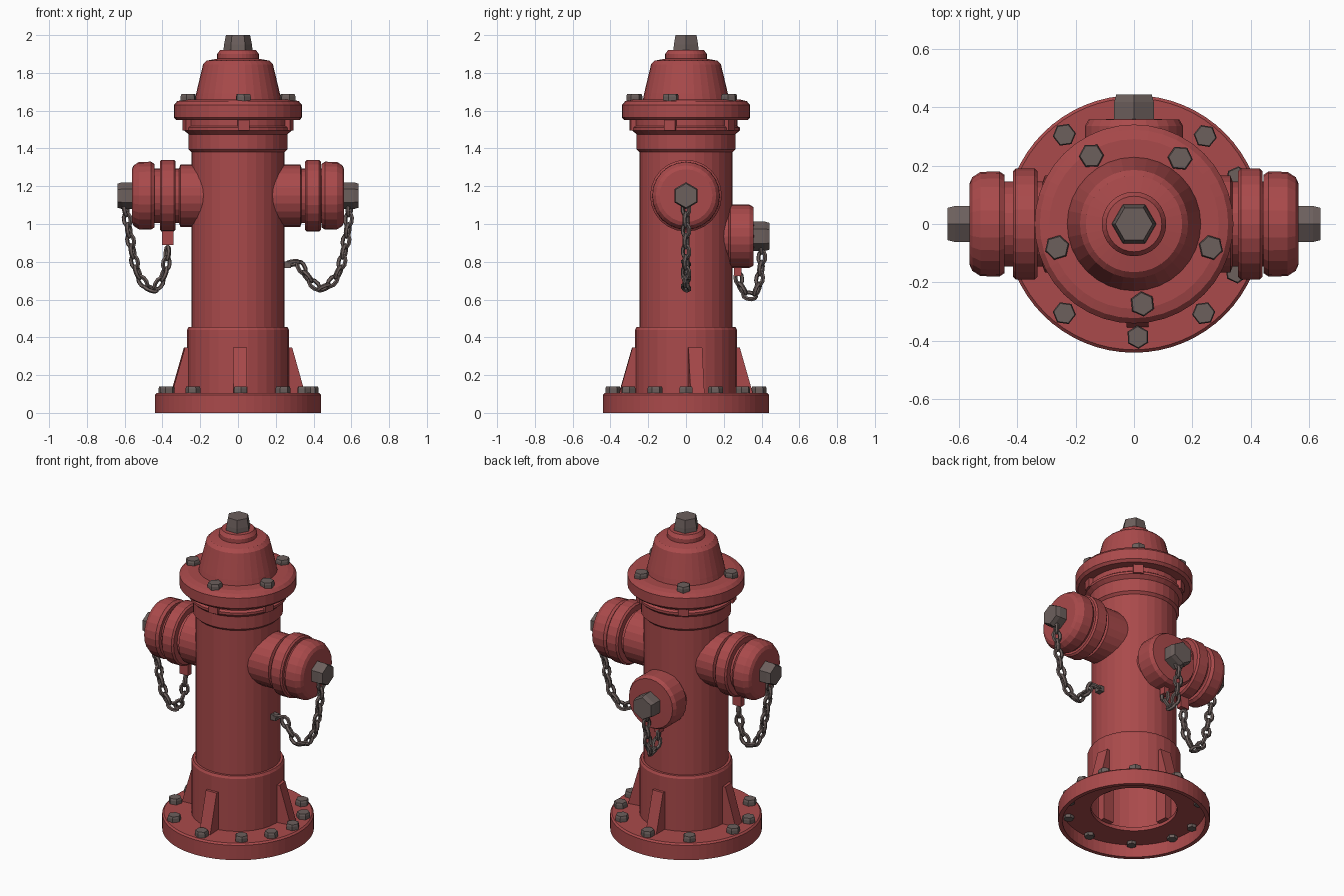
import bpy, bmesh
from math import radians, cos, sin, pi
from mathutils import Matrix, Vector

if "Cube" in bpy.data.objects:
    bpy.data.objects.remove(bpy.data.objects["Cube"])


def material(name, colour):
    m = bpy.data.materials.new(name)
    m.use_nodes = True
    m.diffuse_color = colour
    m.node_tree.nodes["Principled BSDF"].inputs["Base Color"].default_value = colour
    return m


RED = material("red paint", (0.40, 0.068, 0.070, 1))
STEEL = material("dull steel", (0.15, 0.115, 0.108, 1))


def finish(bm, name, mat):
    bmesh.ops.recalc_face_normals(bm, faces=bm.faces)
    mesh = bpy.data.meshes.new(name)
    bm.to_mesh(mesh)
    bm.free()
    mesh.materials.append(mat)
    obj = bpy.data.objects.new(name, mesh)
    bpy.context.collection.objects.link(obj)
    return obj


def lathe(name, profile, mat, sides=32, place=Matrix()):
    """Turn (radius, height) points around z, then place the part."""
    bm = bmesh.new()
    verts = [bm.verts.new((r, 0, h)) for r, h in profile]
    edges = [bm.edges.new(pair) for pair in zip(verts, verts[1:])]
    bmesh.ops.spin(bm, geom=verts + edges, axis=(0, 0, 1), cent=(0, 0, 0),
                   angle=2 * pi, steps=sides)
    bmesh.ops.remove_doubles(bm, verts=bm.verts, dist=0.0005)
    bm.transform(place)
    return finish(bm, name, mat)


def block(name, size, place, mat):
    bm = bmesh.new()
    bmesh.ops.create_cube(bm, size=1)
    bm.transform(place @ Matrix.Diagonal((*size, 1)))
    return finish(bm, name, mat)


def polar(angle, radius, z):
    return Matrix.Rotation(radians(angle), 4, "Z") @ Matrix.Translation((radius, 0, z))


def nut(name, place, radius, height, top=0.9):
    profile = [(0, 0), (radius, 0), (radius, height * 0.7),
               (radius * top, height), (0, height)]
    return lathe(name, profile, STEEL, 6, place)


# Hollow foot flange
lathe("base_flange", [(0.25, 0.08), (0.25, 0.105), (0.43, 0.105), (0.44, 0.095),
                      (0.44, 0), (0.415, 0), (0.415, 0.08), (0.25, 0.08)], RED, 64)

# Barrel, open at the bottom
lathe("barrel", [(0.27, 0.09), (0.27, 0.44), (0.262, 0.455), (0.247, 0.455),
                 (0.247, 1.38), (0.262, 1.395), (0.262, 1.475), (0.285, 1.495),
                 (0.285, 1.51), (0.272, 1.52), (0.272, 1.56), (0, 1.56)], RED)

# Bonnet flange and domed bonnet
lathe("bonnet_flange", [(0, 1.55), (0.325, 1.55), (0.34, 1.565), (0.34, 1.63),
                        (0.322, 1.65), (0.29, 1.658), (0, 1.658)], RED, 40)
lathe("bonnet", [(0.23, 1.65), (0.222, 1.69), (0.185, 1.845), (0.165, 1.865),
                 (0.11, 1.875), (0.11, 1.9), (0.095, 1.922), (0, 1.922)], RED)
lathe("top_nut", [(0, 1.915), (0.077, 1.915), (0.074, 1.95), (0.064, 2.0), (0, 2.0)],
      STEEL, 6)

# Flange nuts with lugs below them
for a in (-84, -17, 55, 122, 197):
    nut("bonnet_flange_nut", polar(a, 0.275, 1.645), 0.043, 0.042)
    block("bonnet_flange_lug", (0.05, 0.06, 0.06), polar(a, 0.272, 1.525), RED)

# Base nuts, also showing through the plate underneath
for a in (0, 24, 51, 90, 128, 170, 195, 232, 272, 308, 335):
    nut("base_nut", polar(a, 0.387, 0.1), 0.04, 0.04)
    nut("base_bolt_end", polar(a, 0.387, 0.06), 0.03, 0.025)

# Sloping ribs at the foot
for a in (-88, 10, 90, 185):
    bm = bmesh.new()
    outline = [(0.22, 0.1), (0.355, 0.1), (0.285, 0.345), (0.22, 0.345)]
    face = bm.faces.new([bm.verts.new((x, -0.037, z)) for x, z in outline])
    side = bmesh.ops.extrude_face_region(bm, geom=[face])["geom"]
    bmesh.ops.translate(bm, vec=(0, 0.074, 0),
                        verts=[v for v in side if isinstance(v, bmesh.types.BMVert)])
    bm.transform(Matrix.Rotation(radians(a), 4, "Z"))
    finish(bm, "base_rib", RED)


def outward(angle, z):
    """Frame whose z axis points sideways out of the barrel."""
    return (Matrix.Translation((0, 0, z)) @ Matrix.Rotation(radians(angle), 4, "Z")
            @ Matrix.Rotation(pi / 2, 4, "Y"))


# Side outlets: neck, ring, cap and nut
for label, angle, shift in (("left", 0, 0.025), ("right", 180, 0)):
    place = outward(angle, 1.15)
    lathe(label + "_outlet_neck", [(0.165, 0.12), (0.165, 0.305 + shift),
                                   (0.145, 0.312 + shift), (0.145, 0.46), (0, 0.46)],
          RED, 24, place)
    lathe(label + "_outlet_ring", [(0.14, 0.33 + shift), (0.18, 0.33 + shift),
                                   (0.19, 0.34 + shift), (0.19, 0.405 + shift),
                                   (0.18, 0.414 + shift), (0.14, 0.414 + shift)],
          RED, 24, place)
    lathe(label + "_outlet_cap", [(0, 0.443), (0.168, 0.443), (0.18, 0.46), (0.178, 0.525),
                                  (0.16, 0.553), (0.14, 0.562), (0, 0.562)],
          RED, 24, place)
    nut(label + "_outlet_nut", place @ Matrix.Translation((0, 0, 0.555)), 0.071, 0.082)

# Rear outlet
rear = outward(90, 0.935)
lathe("rear_outlet_cap", [(0.145, 0.15), (0.145, 0.225), (0.168, 0.235), (0.168, 0.335),
                          (0.155, 0.357), (0, 0.36)], RED, 24, rear)
nut("rear_outlet_nut", rear @ Matrix.Translation((0, 0, 0.355)), 0.078, 0.088)

# Lugs that hold the chain ends
block("right_chain_lug", (0.06, 0.035, 0.09), Matrix.Translation((-0.372, 0, 0.935)), RED)
block("rear_chain_lug", (0.035, 0.04, 0.06), Matrix.Translation((0, 0.275, 0.755)), RED)
block("left_chain_lug", (0.05, 0.04, 0.035), Matrix.Translation((0.255, 0, 0.785)), STEEL)


def smooth_path(points, steps=12):
    """Catmull-Rom curve through the points."""
    pts = [Vector((p[0], 0, p[1])) for p in points]
    pts = [pts[0] * 2 - pts[1]] + pts + [pts[-1] * 2 - pts[-2]]
    path = []
    for a, b, c, d in zip(pts, pts[1:], pts[2:], pts[3:]):
        for i in range(steps):
            t = i / steps
            path.append((b * 2 + (c - a) * t + (a * 2 - b * 5 + c * 4 - d) * t * t
                         + (b * 3 - a - c * 3 + d) * t ** 3) / 2)
    return path + [pts[-2]]


def add_link(bm, place, around=10, wire=5, thick=0.0115):
    """One oval chain link lying along the local x axis."""
    rings = []
    for i in range(around):
        u = 2 * pi * i / around
        centre = Vector((0.034 * cos(u), 0.02 * sin(u), 0))
        out = Vector((cos(u), sin(u), 0))
        ring = []
        for j in range(wire):
            w = 2 * pi * j / wire
            co = centre + out * thick * cos(w) + Vector((0, 0, thick * sin(w)))
            ring.append(bm.verts.new(place @ co))
        rings.append(ring)
    for i in range(around):
        r, s = rings[i], rings[(i + 1) % around]
        for j in range(wire):
            k = (j + 1) % wire
            bm.faces.new((r[j], s[j], s[k], r[k]))


def chain(name, points, angle, pitch=0.057):
    bm = bmesh.new()
    path = smooth_path(points)
    travelled, due, count = 0, 0, 0
    for a, b in zip(path, path[1:]):
        along = (b - a).normalized()
        while due <= travelled + (b - a).length:
            centre = a + along * (due - travelled)
            across = Vector((0, 1, 0))
            frame = Matrix((along, across, along.cross(across))).transposed().to_4x4()
            twist = Matrix.Rotation(radians(25 + 90 * (count % 2)), 4, "X")
            add_link(bm, Matrix.Translation(centre) @ frame @ twist)
            due += pitch
            count += 1
        travelled += (b - a).length
    bm.transform(Matrix.Rotation(radians(angle), 4, "Z"))
    finish(bm, name, STEEL)


# Hanging chains, as (distance from axis, height)
chain("left_chain", [(0.59, 1.08), (0.575, 0.93), (0.53, 0.74), (0.44, 0.66),
                     (0.36, 0.73), (0.32, 0.79), (0.26, 0.79)], 0)
chain("right_chain", [(0.595, 1.08), (0.57, 0.92), (0.53, 0.74), (0.455, 0.655),
                      (0.39, 0.74), (0.37, 0.89)], 180)
chain("rear_chain", [(0.405, 0.88), (0.395, 0.75), (0.375, 0.65), (0.335, 0.62),
                     (0.29, 0.67), (0.275, 0.74)], 90)
